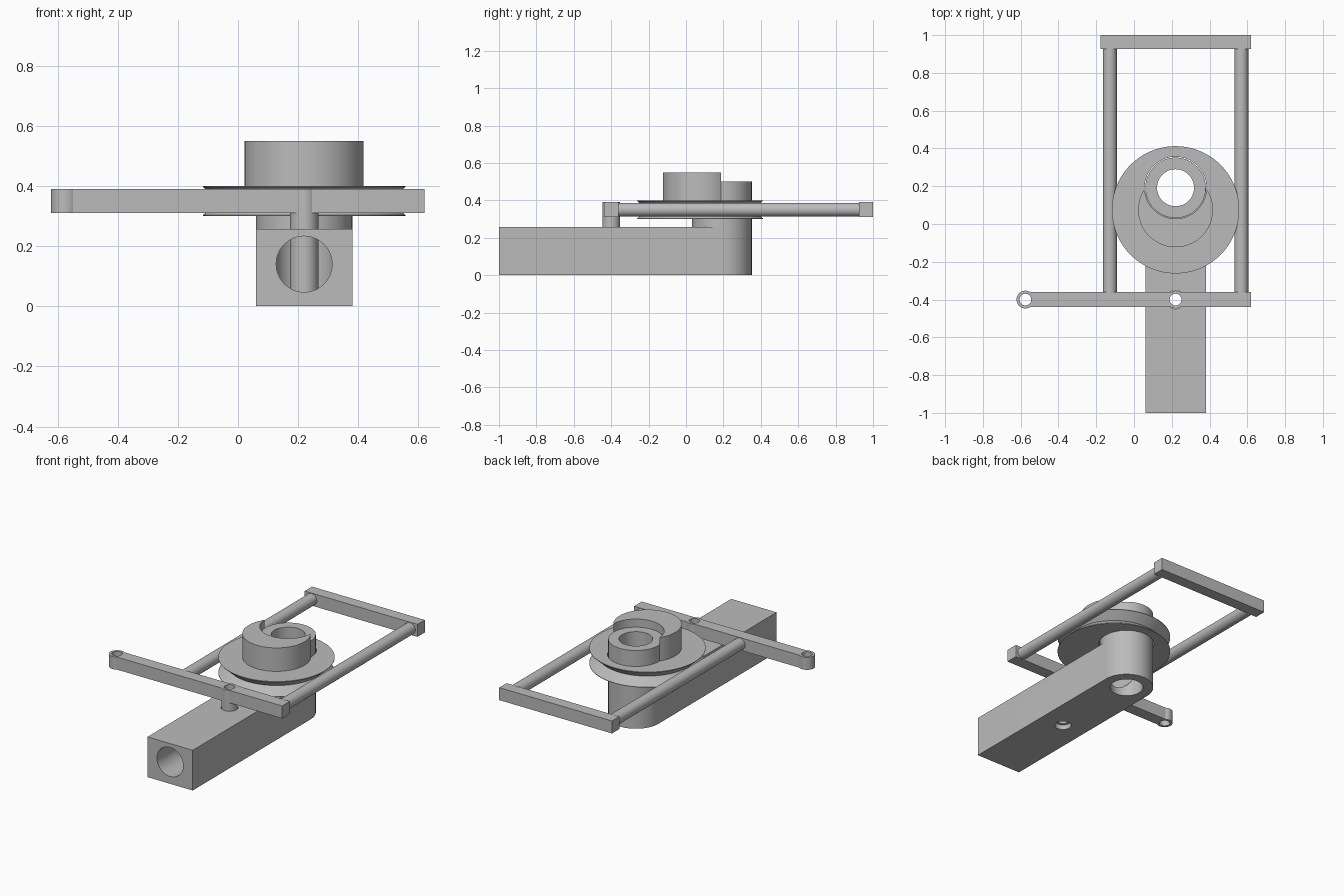
import bpy
import bmesh
from math import pi, cos, sin
from mathutils import Matrix

cube = bpy.data.objects.get("Cube")
if cube:
    bpy.data.objects.remove(cube, do_unlink=True)

AXIS_X = 0.22            # centre line of the arm
POST_Y, WHEEL_Y, PIVOT_Y = 0.192, 0.075, -0.40
BAR_LOW, BAR_HIGH = 0.31, 0.39

grey = bpy.data.materials.new("plain grey")
grey.use_nodes = True
colour = (0.5, 0.5, 0.5, 1)
grey.diffuse_color = colour
grey.node_tree.nodes["Principled BSDF"].inputs["Base Color"].default_value = colour


def finish(name, bm):
    """Turn a bmesh into a named grey object."""
    bmesh.ops.recalc_face_normals(bm, faces=bm.faces)
    mesh = bpy.data.meshes.new(name)
    bm.to_mesh(mesh)
    bm.free()
    mesh.materials.append(grey)
    obj = bpy.data.objects.new(name, mesh)
    bpy.context.collection.objects.link(obj)
    return obj


def box(name, x0, x1, y0, y1, z0, z1):
    bm = bmesh.new()
    bmesh.ops.create_cube(bm, size=1)
    bmesh.ops.scale(bm, vec=(x1 - x0, y1 - y0, z1 - z0), verts=bm.verts)
    bmesh.ops.translate(bm, vec=((x0 + x1) / 2, (y0 + y1) / 2, (z0 + z1) / 2), verts=bm.verts)
    return finish(name, bm)


def cylinder(name, x, y, r, z0, z1, sides=64):
    bm = bmesh.new()
    bmesh.ops.create_cone(bm, cap_ends=True, segments=sides, radius1=r, radius2=r, depth=z1 - z0)
    bmesh.ops.translate(bm, vec=(x, y, (z0 + z1) / 2), verts=bm.verts)
    return finish(name, bm)


def rod(name, x, z, r, y0, y1, sides=48):
    """Cylinder lying along y."""
    bm = bmesh.new()
    bmesh.ops.create_cone(bm, cap_ends=True, segments=sides, radius1=r, radius2=r, depth=y1 - y0)
    bmesh.ops.rotate(bm, matrix=Matrix.Rotation(pi / 2, 3, "X"), verts=bm.verts)
    bmesh.ops.translate(bm, vec=(x, (y0 + y1) / 2, z), verts=bm.verts)
    return finish(name, bm)


def lathe(name, x, y, profile, steps=96):
    """Revolve an (r, z) profile that starts and ends on the axis."""
    bm = bmesh.new()
    rings = [[bm.verts.new((x + r * cos(2 * pi * i / steps), y + r * sin(2 * pi * i / steps), z))
              for i in range(steps)] for r, z in profile]
    for low, high in zip(rings, rings[1:]):
        for i in range(steps):
            j = (i + 1) % steps
            bm.faces.new((low[i], low[j], high[j], high[i]))
    bm.faces.new(rings[0][::-1])
    bm.faces.new(rings[-1])
    return finish(name, bm)


def combine(target, other, operation):
    """Apply a boolean and drop the tool object."""
    mod = target.modifiers.new("boolean", "BOOLEAN")
    mod.operation, mod.object, mod.solver = operation, other, "EXACT"
    bpy.context.view_layer.objects.active = target
    bpy.ops.object.modifier_apply(modifier=mod.name)
    bpy.data.objects.remove(other, do_unlink=True)


# Square arm with a rounded end that rises into the post
arm = box("arm", AXIS_X - 0.16, AXIS_X + 0.16, -1, POST_Y, 0, 0.257)
combine(arm, cylinder("post", AXIS_X, POST_Y, 0.16, 0, 0.5), "UNION")
combine(arm, cylinder("post_hole", AXIS_X, POST_Y, 0.098, -0.1, 0.6), "DIFFERENCE")
combine(arm, rod("arm_bore", AXIS_X, 0.14, 0.093, -1.1, POST_Y), "DIFFERENCE")
combine(arm, cylinder("pivot_socket", AXIS_X, PIVOT_Y, 0.049, -0.1, 0.4), "DIFFERENCE")

# Grooved wheel and hub, bored off centre to turn on the post
wheel = lathe("eccentric_wheel", AXIS_X, WHEEL_Y, [
    (0.198, 0.30), (0.337, 0.30), (0.337, 0.303), (0.285, 0.35),
    (0.337, 0.397), (0.337, 0.40), (0.198, 0.40), (0.198, 0.55)])
combine(wheel, cylinder("wheel_bore", AXIS_X, POST_Y, 0.164, 0.2, 0.7), "DIFFERENCE")

# Lever bar with an end eye and a hollow pivot pin
lever = box("lever_bar", -0.575, 0.62, PIVOT_Y - 0.039, PIVOT_Y + 0.039, BAR_LOW, BAR_HIGH)
for name, x, low in (("end_eye", -0.575, BAR_LOW), ("pivot_pin", AXIS_X, 0.03)):
    combine(lever, cylinder(name, x, PIVOT_Y, 0.047, low, BAR_HIGH), "UNION")
    combine(lever, cylinder(name + "_hole", x, PIVOT_Y, 0.031, -0.1, 0.6), "DIFFERENCE")

# Frame rods on both sides of the wheel, joined by the rear bar
rods = [rod(side + "_rod", AXIS_X + s * 0.348, 0.35, 0.037, -0.38, 0.95)
        for side, s in (("left", 1), ("right", -1))]
rear_bar = box("rear_bar", AXIS_X - 0.397, AXIS_X + 0.4, 0.926, 1, BAR_LOW, BAR_HIGH)

# Smooth the round walls and keep the edges crisp
bpy.ops.object.select_all(action="DESELECT")
for obj in [arm, wheel, lever, rear_bar] + rods:
    obj.select_set(True)
bpy.context.view_layer.objects.active = arm
bpy.ops.object.shade_smooth_by_angle(angle=pi / 6)
